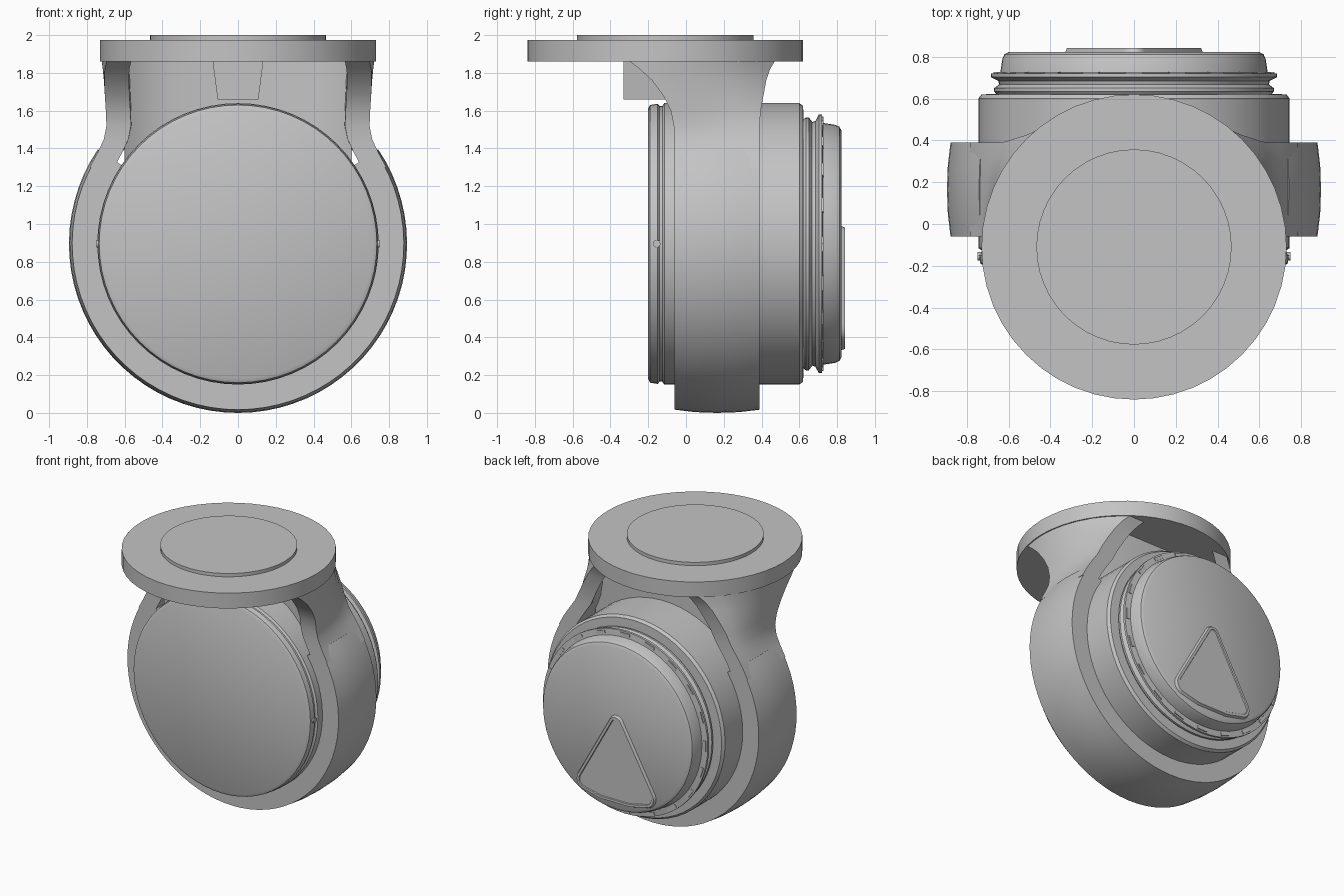
import bpy, bmesh, math
from mathutils import Matrix

if "Cube" in bpy.data.objects:
    bpy.data.objects.remove(bpy.data.objects["Cube"])

CZ = 0.895          # height of the drum axis
PLATE_Y = -0.11     # centre of the mounting plate

grey = bpy.data.materials.new("plain_grey")
grey.use_nodes = True
grey.diffuse_color = (0.55, 0.55, 0.55, 1)
grey.node_tree.nodes["Principled BSDF"].inputs["Base Color"].default_value = (0.55, 0.55, 0.55, 1)


def finish(name, bm, angle=30):
    bmesh.ops.recalc_face_normals(bm, faces=bm.faces)
    mesh = bpy.data.meshes.new(name)
    bm.to_mesh(mesh)
    bm.free()
    obj = bpy.data.objects.new(name, mesh)
    bpy.context.collection.objects.link(obj)
    mesh.materials.append(grey)
    bpy.ops.object.select_all(action='DESELECT')
    obj.select_set(True)
    bpy.context.view_layer.objects.active = obj
    bpy.ops.object.shade_smooth_by_angle(angle=math.radians(angle))
    return obj


def lathe(name, profile, segs=64):
    """Solid of revolution about the drum axis from (y, radius) points."""
    bm = bmesh.new()
    rings = []
    for y, r in profile:
        rings.append([bm.verts.new((r * math.cos(a), y, CZ + r * math.sin(a)))
                      for a in (2 * math.pi * i / segs for i in range(segs))])
    for a, b in zip(rings, rings[1:]):
        for i in range(segs):
            j = (i + 1) % segs
            bm.faces.new((a[i], a[j], b[j], b[i]))
    bm.faces.new(rings[0])
    bm.faces.new(rings[-1])
    return finish(name, bm)


def loft(name, sections):
    """Skin closed cross-sections of equal length and cap both ends."""
    bm = bmesh.new()
    loops = [[bm.verts.new(p) for p in s] for s in sections]
    for a, b in zip(loops, loops[1:]):
        for i in range(len(a)):
            j = (i + 1) % len(a)
            bm.faces.new((a[i], a[j], b[j], b[i]))
    bm.faces.new(loops[0])
    bm.faces.new(loops[-1])
    return finish(name, bm, 35)


def hull(name, points):
    bm = bmesh.new()
    for p in points:
        bm.verts.new(p)
    bmesh.ops.convex_hull(bm, input=bm.verts)
    bmesh.ops.dissolve_limit(bm, angle_limit=0.01, verts=bm.verts, edges=bm.edges)
    return bm


def disc(name, radius, z0, z1, segs=48):
    bm = bmesh.new()
    bmesh.ops.create_cone(bm, cap_ends=True, segments=segs, radius1=radius, radius2=radius,
                          depth=z1 - z0, matrix=Matrix.Translation((0, PLATE_Y, (z0 + z1) / 2)))
    return finish(name, bm)


# Mounting plate and its raised pad
disc("mounting_plate", 0.73, 1.86, 1.975)
disc("mounting_pad", 0.467, 1.97, 2.0)

# Drum with grooved front rim
lathe("drum", [(-0.2, 0.715), (-0.19, 0.735), (-0.15, 0.742), (-0.14, 0.73), (-0.125, 0.73),
               (-0.115, 0.745), (0.6, 0.745), (0.62, 0.73), (0.625, 0.6)])

# Rear cap with seal flange
lathe("rear_cap", [(0.6, 0.64), (0.635, 0.67), (0.65, 0.67), (0.668, 0.645), (0.685, 0.65),
                   (0.703, 0.685), (0.72, 0.685), (0.725, 0.64), (0.79, 0.63), (0.812, 0.62),
                   (0.823, 0.6)])

# Slot tabs around the flange
bm = bmesh.new()
for i in range(20):
    spin = Matrix.Translation((0, 0, CZ)) @ Matrix.Rotation(2 * math.pi * i / 20, 4, 'Y')
    bmesh.ops.create_cube(bm, size=1, matrix=spin @ Matrix.Translation((0, 0.722, 0.662))
                          @ Matrix.Diagonal((0.08, 0.012, 0.022, 1)))
finish("flange_tabs", bm)

# Outer ring, open at the top between the arms
sections = []
start, sweep, steps = math.radians(146), math.radians(248), 52
for i in range(steps + 1):
    a = start + sweep * i / steps
    sections.append([(r * math.cos(a), y, CZ + r * math.sin(a)) for y, r in
                     ((-0.06, 0.70), (-0.06, 0.878), (0.05, 0.891), (0.165, 0.895),
                      (0.28, 0.891), (0.39, 0.878), (0.39, 0.70))])
loft("outer_ring", sections)

# Arms flaring from the ring up into the round plate: z, front y, back y, outer x
ARM = [(1.30, -0.06, 0.39, 0.785), (1.38, -0.06, 0.39, 0.742), (1.45, -0.06, 0.39, 0.71),
       (1.52, -0.065, 0.39, 0.697), (1.6, -0.08, 0.395, 0.70), (1.68, -0.12, 0.41, 0.705),
       (1.76, -0.18, 0.425, 0.71), (1.82, -0.245, 0.445, 0.717), (1.87, -0.31, 0.475, 0.722)]
COLS = 8
for side, label in ((1, "left"), (-1, "right")):
    sections = []
    for z, yf, yb, flat in ARM:
        t = min(1, max(0, (z - 1.42) / 0.43))
        outer = []
        for k in range(COLS + 1):
            y = yf + (yb - yf) * k / COLS
            x = flat + t * (math.sqrt(flat ** 2 - (y - PLATE_Y) ** 2) - flat)
            outer.append((x, y))
        inner = [(x - 0.13, y) for x, y in reversed(outer)]
        sections.append([(side * x, y, z) for x, y in outer + inner])
    loft(label + "_arm", sections)

# Recessed web between the arms
half = [(0.12, 0.10), (0.35, 0.09), (0.5, 0.05), (0.6, -0.02), (0.6, 0.22), (0.4, 0.27)]
plan = half + [(-x, y) for x, y in reversed(half)]
loft("neck_web", [[(x, y, z) for x, y in plan] for z in (1.3, 1.87)])

# Front rib under the plate
finish("front_rib", hull("rib", [(s * w, y, z) for s in (-1, 1) for y in (-0.33, 0.15)
                                 for w, z in ((0.135, 1.87), (0.108, 1.66))]))

# Rounded triangular badge plate with a shallow rim
pts = []
for y, grow in ((0.815, 0.012), (0.843, 0)):
    for cx, cz, r in ((0, 0.93, 0.05), (0.25, 0.44, 0.07), (-0.25, 0.44, 0.07),
                      (0.12, 0.41, 0.07), (-0.12, 0.41, 0.07)):
        for i in range(16):
            a = math.pi * i / 8
            pts.append((cx + (r + grow) * math.cos(a), y, cz + (r + grow) * math.sin(a)))
bm = hull("badge", pts)
bm.normal_update()
face = max(bm.faces, key=lambda f: f.calc_center_median().y)
bmesh.ops.inset_region(bm, faces=[face], thickness=0.018, depth=0)
bmesh.ops.inset_region(bm, faces=[face], thickness=0.004, depth=-0.006)
finish("badge_plate", bm)

# Small rim screws on both sides of the drum
bm = bmesh.new()
for s in (-1, 1):
    bmesh.ops.create_cone(bm, cap_ends=True, segments=12, radius1=0.02, radius2=0.02, depth=0.04,
                          matrix=Matrix.Translation((s * 0.728, -0.155, CZ))
                          @ Matrix.Rotation(math.pi / 2, 4, 'Y'))
finish("rim_screws", bm)
